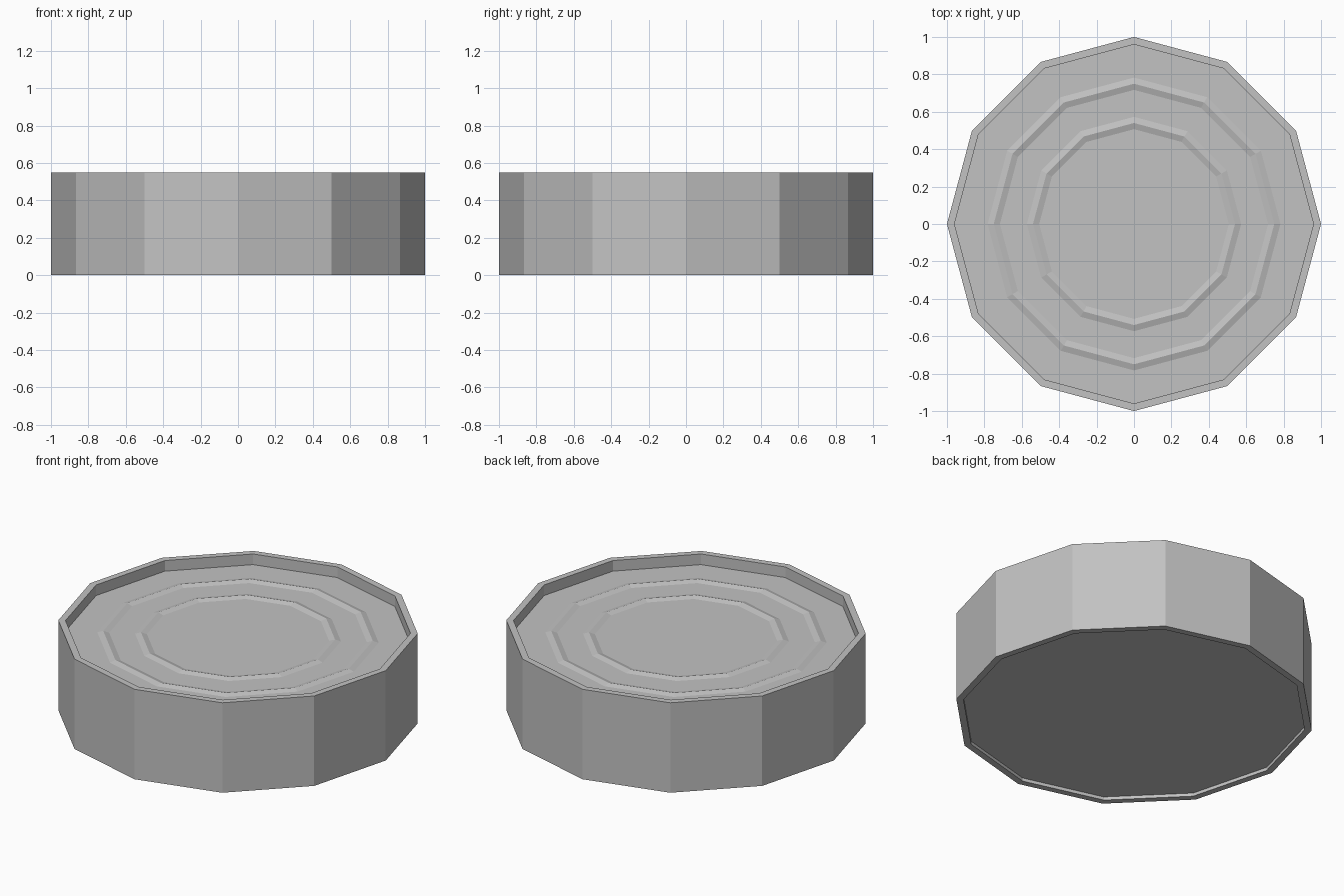
import bpy, bmesh
from math import cos, sin, tau

SIDES = 12
HEIGHT = 0.55
RIM = 0.96        # inner radius of both rims
LID_Z = HEIGHT - 0.065
BASE_Z = 0.02

cube = bpy.data.objects.get("Cube")
if cube:
    bpy.data.objects.remove(cube, do_unlink=True)

# Single bare-metal colour
metal = bpy.data.materials.new("tin grey")
metal.use_nodes = True
colour = (0.54, 0.54, 0.54, 1)
metal.diffuse_color = colour
bsdf = next(n for n in metal.node_tree.nodes if n.type == 'BSDF_PRINCIPLED')
bsdf.inputs["Base Color"].default_value = colour


def lathe(name, profile, cap=None):
    """Spin (radius, z) points; cap closes the first ring 'up' or 'down'."""
    bm = bmesh.new()
    rings = [[bm.verts.new((r * cos(tau * k / SIDES), r * sin(tau * k / SIDES), z))
              for k in range(SIDES)] for r, z in profile]
    for inner, outer in zip(rings, rings[1:]):
        for k in range(SIDES):
            n = (k + 1) % SIDES
            bm.faces.new((inner[k], outer[k], outer[n], inner[n]))
    if cap:
        bm.faces.new(rings[0] if cap == 'up' else rings[0][::-1])
    mesh = bpy.data.meshes.new(name)
    bm.to_mesh(mesh)
    bm.free()
    mesh.materials.append(metal)
    obj = bpy.data.objects.new(name, mesh)
    bpy.context.collection.objects.link(obj)
    return obj


def ridge(radius, half_width=0.033, rise=0.01):
    """Profile points of a raised ring pressed into the lid."""
    return [(radius - half_width, LID_Z), (radius, LID_Z + rise),
            (radius + half_width, LID_Z)]


# Side wall with a thin rim at top and bottom
lathe("can_wall", [(RIM, LID_Z), (RIM, HEIGHT), (1, HEIGHT),
                   (1, 0), (RIM, 0), (RIM, BASE_Z)])

# Sunken lid with two raised rings
lathe("lid", ridge(0.54) + ridge(0.75) + [(RIM, LID_Z)], cap='up')

# Slightly sunken base
lathe("base", [(RIM, BASE_Z)], cap='down')
